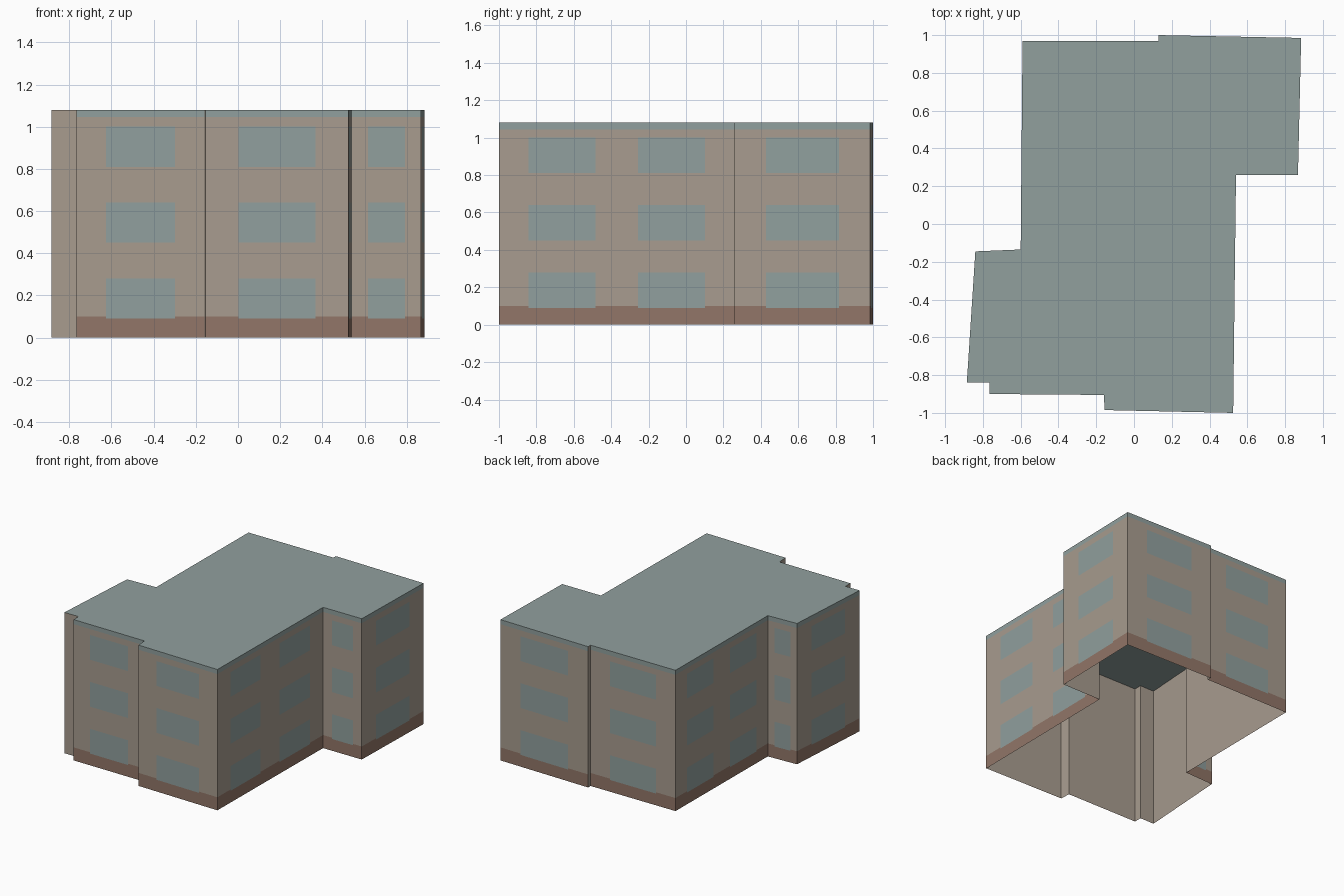
import bpy
import bmesh
from mathutils import Vector

cube = bpy.data.objects.get("Cube")
if cube:
    bpy.data.objects.remove(cube, do_unlink=True)


def material(name, rgb):
    linear = [((c / 255 + 0.055) / 1.055) ** 2.4 for c in rgb] + [1.0]
    mat = bpy.data.materials.new(name)
    mat.use_nodes = True
    mat.diffuse_color = linear
    bsdf = mat.node_tree.nodes["Principled BSDF"]
    bsdf.inputs["Base Color"].default_value = linear
    bsdf.inputs["Roughness"].default_value = 0.9
    return mat


TAN = material("tan_wall", (168, 156, 143))
BROWN = material("brown_base", (146, 118, 104))
TEAL = material("grey_teal", (145, 160, 158))

HEIGHT, BASE_TOP, TRIM_BOTTOM = 1.08, 0.10, 1.045
FLOORS = [(0.09, 0.28), (0.45, 0.64), (0.81, 1.0)]

# Footprint, counter-clockwise from the front right corner
PLAN = [Vector(p) for p in (
    (0.525, -1.0), (0.54, 0.26), (0.868, 0.26), (0.885, 0.985), (0.13, 1.0),
    (0.13, 0.97), (-0.59, 0.97), (-0.60, -0.135), (-0.84, -0.145),
    (-0.885, -0.84), (-0.765, -0.84), (-0.765, -0.90), (-0.16, -0.905),
    (-0.155, -0.985))]


def make_object(name, bm, mats):
    mesh = bpy.data.meshes.new(name)
    bm.to_mesh(mesh)
    bm.free()
    for mat in mats:
        mesh.materials.append(mat)
    obj = bpy.data.objects.new(name, mesh)
    bpy.context.collection.objects.link(obj)
    return obj


def window_spans(length):
    """Window positions along a wall, as fractions of its length."""
    if length < 0.2:
        return []
    if length < 0.9:
        return [(0.23, 0.77)]
    return [(0.125, 0.41), (0.59, 0.875)]


def inside(value, spans):
    return any(low < value < high for low, high in spans)


def add_wall(bm, a, b):
    """Cut one wall into a grid and colour base, windows and roof trim."""
    spans = window_spans((b - a).length)
    cols = sorted({0, 1, *(v for s in spans for v in s)})
    rows = [0, HEIGHT]
    if spans:
        rows = sorted({*rows, BASE_TOP, TRIM_BOTTOM, *(v for f in FLOORS for v in f)})
    grid = [[bm.verts.new((*a.lerp(b, u), z)) for u in cols] for z in rows]
    for j in range(len(rows) - 1):
        for i in range(len(cols) - 1):
            face = bm.faces.new((grid[j][i], grid[j][i + 1],
                                 grid[j + 1][i + 1], grid[j + 1][i]))
            u = (cols[i] + cols[i + 1]) / 2
            z = (rows[j] + rows[j + 1]) / 2
            if spans:
                if z > TRIM_BOTTOM or (inside(u, spans) and inside(z, FLOORS)):
                    face.material_index = 2
                elif z < BASE_TOP:
                    face.material_index = 1


def inset_plan(points, depth):
    """Move every side of the footprint inwards by the same depth."""
    result = []
    for i, p in enumerate(points):
        before = (p - points[i - 1]).normalized()
        after = (points[(i + 1) % len(points)] - p).normalized()
        n1, n2 = Vector((-before.y, before.x)), Vector((-after.y, after.x))
        result.append(p + (n1 + n2) * depth / (1 + n1.dot(n2)))
    return result


# Outer walls with windows
bm = bmesh.new()
for i, corner in enumerate(PLAN):
    add_wall(bm, corner, PLAN[(i + 1) % len(PLAN)])
bmesh.ops.remove_doubles(bm, verts=bm.verts, dist=0.0001)
make_object("outer_walls", bm, [TAN, BROWN, TEAL])

# Plain wall lining, seen through the open underside
bm = bmesh.new()
lining = inset_plan(PLAN, 0.003)
low = [bm.verts.new((*p, 0)) for p in lining]
high = [bm.verts.new((*p, HEIGHT - 0.001)) for p in lining]
for i in range(len(lining)):
    k = (i + 1) % len(lining)
    bm.faces.new((low[k], low[i], high[i], high[k]))
make_object("wall_lining", bm, [TAN])

# Flat roof
bm = bmesh.new()
bm.faces.new([bm.verts.new((*p, HEIGHT)) for p in PLAN])
make_object("flat_roof", bm, [TEAL])
